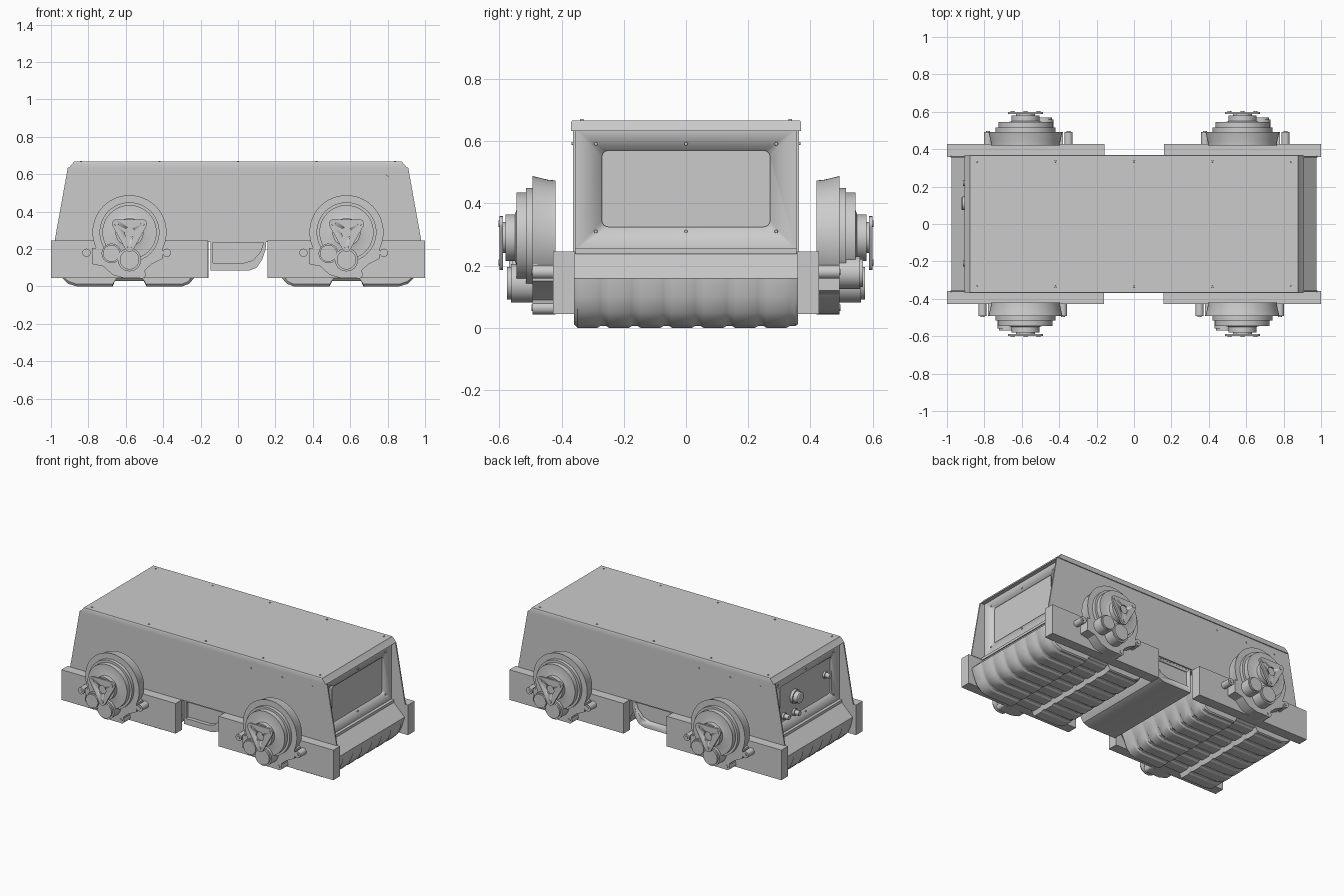
import bpy, bmesh, math
from mathutils import Matrix

if "Cube" in bpy.data.objects:
    bpy.data.objects.remove(bpy.data.objects["Cube"])


def finish(name, bm, smooth=True):
    bmesh.ops.recalc_face_normals(bm, faces=bm.faces)
    me = bpy.data.meshes.new(name)
    bm.to_mesh(me)
    bm.free()
    ob = bpy.data.objects.new(name, me)
    bpy.context.collection.objects.link(ob)
    if smooth:
        bpy.ops.object.select_all(action='DESELECT')
        ob.select_set(True)
        bpy.context.view_layer.objects.active = ob
        bpy.ops.object.shade_smooth_by_angle(angle=math.radians(30))
    return ob


def loft(name, rings, smooth=True):
    """Skin a list of closed rings and cap both ends."""
    bm = bmesh.new()
    vs = [[bm.verts.new(p) for p in r] for r in rings]
    n = len(vs[0])
    for a, b in zip(vs, vs[1:]):
        for i in range(n):
            bm.faces.new((a[i], a[(i + 1) % n], b[(i + 1) % n], b[i]))
    bm.faces.new(vs[0])
    bm.faces.new(vs[-1])
    return finish(name, bm, smooth)


def prism(name, pts, y0, y1):
    return loft(name, [[(x, y, z) for x, z in pts] for y in (y0, y1)])


def box(name, x0, x1, y0, y1, z0, z1):
    return prism(name, [(x0, z0), (x1, z0), (x1, z1), (x0, z1)], y0, y1)


def lathe(name, prof, cx, cz, seg=48):
    """Turn (radius, outward distance) points about the -y axis."""
    return loft(name, [[(cx + r * math.cos(2 * math.pi * i / seg), -d,
                         cz + r * math.sin(2 * math.pi * i / seg))
                        for i in range(seg)] for r, d in prof])


def rounded(pts, r, seg=6):
    """Convex outline through circles of radius r at counter-clockwise pts."""
    out, n = [], len(pts)
    for i, p in enumerate(pts):
        a, b = pts[i - 1], pts[(i + 1) % n]
        t0 = math.atan2(p[1] - a[1], p[0] - a[0]) - math.pi / 2
        t1 = math.atan2(b[1] - p[1], b[0] - p[0]) - math.pi / 2
        t1 += 2 * math.pi if t1 < t0 else 0
        for k in range(seg + 1):
            t = t0 + (t1 - t0) * k / seg
            out.append((p[0] + r * math.cos(t), p[1] + r * math.sin(t)))
    return out


def turn_copy(ob):
    """Copy half a turn about z for the opposite side."""
    c = ob.copy()
    c.data = ob.data.copy()
    c.data.transform(Matrix.Rotation(math.pi, 4, 'Z'))
    bpy.context.collection.objects.link(c)


def cut(ob, cutter):
    m = ob.modifiers.new("cut", 'BOOLEAN')
    m.object = cutter
    m.solver = 'EXACT'
    cutter.hide_render = True
    cutter.hide_set(True)


# Hull box with a recessed rounded panel at each end
hull = box("hull", -0.88, 0.88, -0.356, 0.356, 0.25, 0.64)
win = rounded([(-0.25, 0.345), (0.25, 0.345), (0.25, 0.55), (-0.25, 0.55)], 0.02)
for tag, x0, x1 in (("right", 0.872, 0.9), ("left", -0.9, -0.872)):
    cut(hull, loft("panel_cutter_" + tag, [[(x, y, z) for y, z in win] for x in (x0, x1)]))

# Sloping side plates, lid, floor
side = [(-0.98, 0.245), (0.98, 0.245), (0.91, 0.635), (-0.91, 0.635)]
turn_copy(prism("side_plate", side, -0.364, -0.355))
loft("lid", [[(x, y, z) for x, y in ((-a, -b), (a, -b), (a, b), (-a, b))]
             for a, b, z in ((0.905, 0.37, 0.633), (0.882, 0.37, 0.66), (0.878, 0.366, 0.667))])
box("floor", -0.9, 0.9, -0.356, 0.356, 0.238, 0.255)

# Bolts on lid and sides
for i in range(5):
    for s in (-1, 1):
        bm = bmesh.new()
        bmesh.ops.create_cone(bm, cap_ends=True, segments=12, radius1=0.006, radius2=0.005, depth=0.006,
                              matrix=Matrix.Translation((-0.84 + 0.42 * i, s * 0.335, 0.668)))
        finish("lid_bolt", bm)
for x in (0.35, 0.58, 0.8):
    turn_copy(lathe("side_bolt", [(0.006, 0.36), (0.005, 0.368)], x, 0.593, 12))

# Bolts and knobs on the end panels
def end_knob(name, y, z, prof, sx, seg=24):
    loft(name, [[(sx * d, y + r * math.cos(2 * math.pi * i / seg), z + r * math.sin(2 * math.pi * i / seg))
                 for i in range(seg)] for r, d in prof])


for sx in (-1, 1):
    for y in (-0.29, 0, 0.29):
        for z in (0.31, 0.592):
            end_knob("end_bolt", y, z, [(0.006, 0.878), (0.005, 0.885)], sx, 12)
end_knob("large_knob", 0.11, 0.45, [(0.045, 0.87), (0.045, 0.89), (0.036, 0.89), (0.036, 0.918), (0.03, 0.922)], -1)
for y, z in ((0.22, 0.36), (0.11, 0.345), (-0.21, 0.47)):
    end_knob("small_knob", y, z, [(0.022, 0.87), (0.022, 0.885), (0.016, 0.885), (0.016, 0.915)], -1)

# Segmented end pads under the hull
pad = [(0.88, 0.25), (0.975, 0.158), (0.968, 0.1), (0.945, 0.05), (0.91, 0.015), (0.86, 0),
       (0.67, 0), (0.66, 0.03), (0.5, 0.03), (0.49, 0), (0.3, 0), (0.26, 0.015),
       (0.235, 0.045), (0.2, 0.13), (0.18, 0.25)]


def pad_ring(y, g, sx):
    """Profile pulled toward the middle by g below the bumper edge."""
    ring = []
    for x, z in pad:
        if z < 0.13:
            k = 1 if x > 0.58 else -1
            x, z = x - k * g * min(1, z / 0.04), z + g * (z < 0.05)
        ring.append((sx * x, y, z))
    return ring


for tag, sx in (("left", -1), ("right", 1)):
    stations = [(-0.36, 0.012)]
    for i in range(7):
        y = -0.355 + i * 0.1014
        stations += [(y + 0.006, 0), (y + 0.07, 0), (y + 0.08, 0.006), (y + 0.098, 0.006)]
    stations.append((0.36, 0.012))
    loft("pad_" + tag, [pad_ring(y, g, sx) for y, g in stations])

# Middle pad: curved shell around a recessed core
shell = [(-0.147, 0.245), (-0.147, 0.085), (0.06, 0.085), (0.1, 0.1), (0.13, 0.145), (0.148, 0.2), (0.15, 0.245)]
mid = prism("middle_pad", shell, -0.355, 0.355)
inner = [(-0.135, 0.235), (-0.135, 0.125), (0.03, 0.125), (0.08, 0.14), (0.12, 0.185), (0.137, 0.235)]
for tag, a, b in (("front", -0.4, -0.33), ("back", 0.33, 0.4)):
    cut(mid, prism("pad_cutter_" + tag, inner, a, b))

# Side beams, four in all
for x0, x1 in ((-1.0, -0.16), (0.157, 1.0)):
    turn_copy(box("side_beam", x0, x1, -0.427, -0.358, 0.045, 0.245))
for y in (-0.4, 0.4):
    for sx in (-1, 1):
        for z in (0.095, 0.195):
            end_knob("beam_bolt", y, z, [(0.008, 0.99), (0.007, 1.0)], sx, 12)

# Drive units: stepped drum, flange, gearbox bracket and motors
gear = [(-0.2, 0.205), (-0.2, 0.12), (-0.14, 0.108), (-0.09, 0.062), (-0.03, 0.045), (0.075, 0.045),
        (0.085, 0.09), (0.12, 0.12), (0.18, 0.15), (0.18, 0.205)]
for cx in (-0.58, 0.58):
    cz = 0.29
    parts = [
        lathe("drum", [(0.184, 0.42), (0.186, 0.443), (0.198, 0.493), (0.16, 0.493), (0.16, 0.515),
                       (0.145, 0.515), (0.145, 0.545), (0.09, 0.545), (0.075, 0.55), (0.075, 0.58),
                       (0.05, 0.58), (0.05, 0.592)], cx, cz, 64),
        prism("gearbox_bracket", [(cx + x, z) for x, z in gear], -0.493, -0.42),
        lathe("motor_small", [(0.052, 0.42), (0.052, 0.56), (0.045, 0.56), (0.045, 0.57)], cx - 0.097, 0.177),
        lathe("motor_large", [(0.062, 0.42), (0.062, 0.563), (0.052, 0.563), (0.052, 0.575)], cx, 0.143),
    ]
    for dx, z in ((-0.23, 0.18), (0.2, 0.18), (0.065, 0.065)):
        parts.append(lathe("bracket_boss", [(0.022, 0.42), (0.022, 0.493), (0.01, 0.493), (0.01, 0.497)],
                           cx + dx, z, 24))
    # triangular flange with bored centre ring and three bolts
    tri = [(cx - 0.07, cz + 0.045), (cx, cz - 0.08), (cx + 0.07, cz + 0.045)]
    flange = prism("flange", rounded(tri[::1], 0.024), -0.6, -0.588)
    cut(flange, lathe("bore_cutter", [(0.028, 0.58), (0.028, 0.62)], cx, cz, 32))
    bpy.context.view_layer.update()
    dg = bpy.context.evaluated_depsgraph_get()
    baked = bpy.data.meshes.new_from_object(flange.evaluated_get(dg))
    flange.modifiers.clear()
    flange.data = baked
    parts.append(flange)
    for x, z in tri:
        parts.append(lathe("flange_bolt", [(0.011, 0.596), (0.01, 0.603)], x, z, 12))
    for p in parts:
        turn_copy(p)
